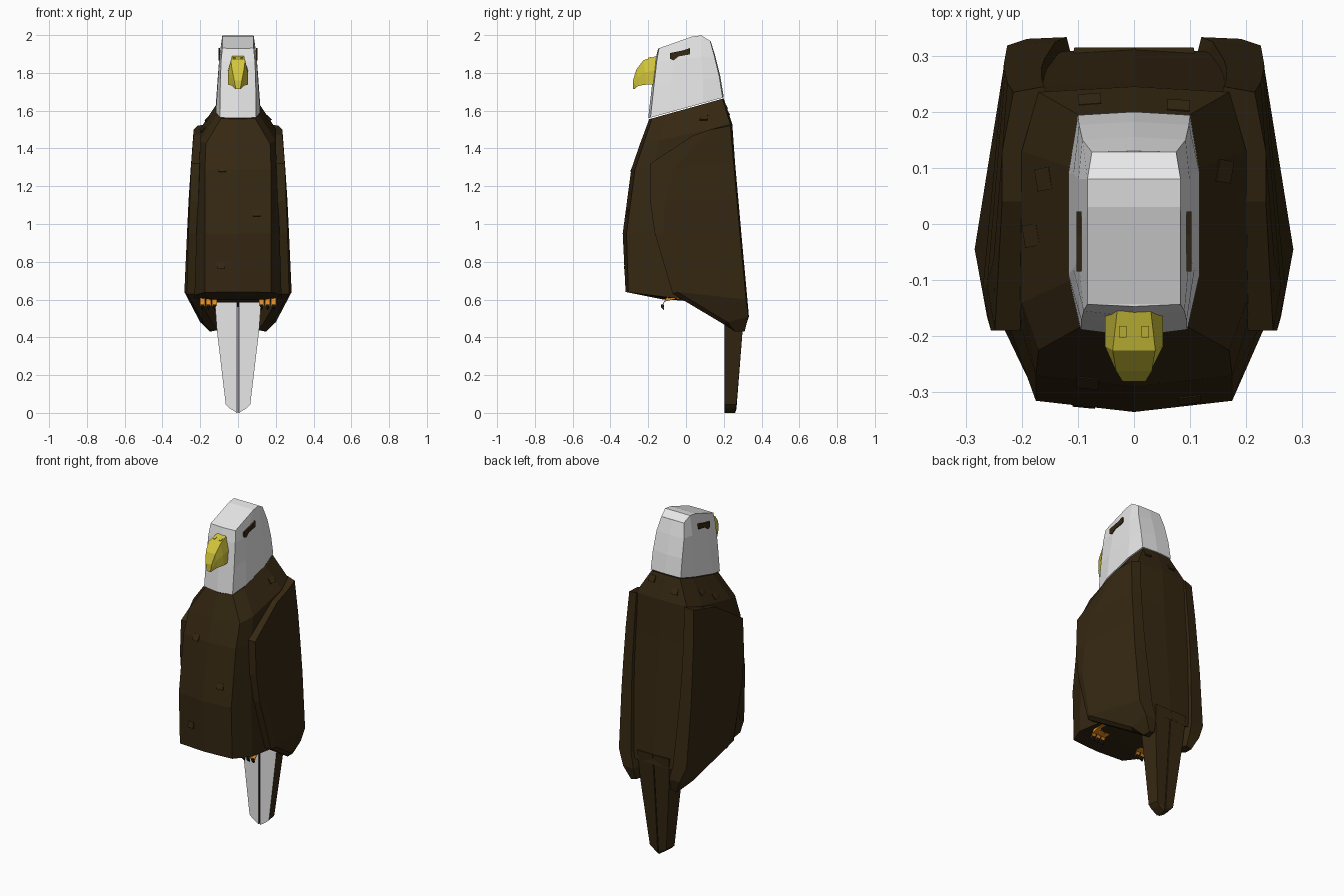
import bpy, bmesh
from mathutils import Vector
from mathutils.bvhtree import BVHTree

if "Cube" in bpy.data.objects:
    bpy.data.objects.remove(bpy.data.objects["Cube"], do_unlink=True)


def material(name, rgb):
    mat = bpy.data.materials.new(name)
    mat.use_nodes = True
    mat.diffuse_color = (*rgb, 1)
    mat.node_tree.nodes["Principled BSDF"].inputs["Base Color"].default_value = (*rgb, 1)
    return mat


BROWN = material("dark brown", (0.036, 0.021, 0.006))
WHITE = material("white", (0.8, 0.8, 0.8))
YELLOW = material("beak yellow", (0.66, 0.57, 0.045))
ORANGE = material("foot orange", (0.75, 0.25, 0.012))
BLACK = material("claw black", (0.012, 0.009, 0.006))


def loft(name, rings, *mats, strip_caps=False):
    """Skin a stack of equal-length point rings into a closed, flat-shaded object."""
    bm = bmesh.new()
    rows = [[bm.verts.new(p) for p in ring] for ring in rings]
    n = len(rows[0])
    for a, b in zip(rows, rows[1:]):
        for i in range(n):
            j = (i + 1) % n
            bm.faces.new((a[i], a[j], b[j], b[i]))
    for row in (rows[0], rows[-1]):
        if strip_caps:
            for i in range(n // 2):
                corners = [row[i], row[i + 1], row[-i - 1], row[-i % n]]
                bm.faces.new(list(dict.fromkeys(corners)))
        else:
            bm.faces.new(row)
    bmesh.ops.recalc_face_normals(bm, faces=bm.faces)
    mesh = bpy.data.meshes.new(name)
    bm.to_mesh(mesh)
    bm.free()
    obj = bpy.data.objects.new(name, mesh)
    bpy.context.collection.objects.link(obj)
    for m in mats:
        mesh.materials.append(m)
    return obj


def mirrored(half):
    """Complete a half ring running from front centre to back centre."""
    return half + [(-x, y, z) for x, y, z in half[-2:0:-1]]


def trunk_ring(yf, zf, yb, zb, front, side, back, y1, y2, bevel, bump=0):
    """Tilted ten-sided section, given by its front and back points and half widths."""
    def at(x, y, lift=0):
        return (x, y, zf + (zb - zf) * (y - yf) / (yb - yf) + lift)
    return mirrored([at(0, yf), at(front, yf + bevel), at(side, y1, bump),
                     at(side, y2, bump), at(back, yb - bevel / 2), at(0, yb)])


# Body
body = loft("body", [
    trunk_ring(-0.195, 1.555, 0.20, 1.665, 0.09, 0.112, 0.095, -0.10, 0.10, 0.015),
    trunk_ring(-0.245, 1.42, 0.245, 1.53, 0.17, 0.20, 0.17, -0.14, 0.13, 0.02),
    trunk_ring(-0.29, 1.29, 0.255, 1.30, 0.175, 0.205, 0.175, -0.17, 0.14, 0.02),
    trunk_ring(-0.335, 0.95, 0.285, 0.95, 0.175, 0.22, 0.17, -0.19, 0.15, 0.02),
    trunk_ring(-0.32, 0.64, 0.315, 0.56, 0.175, 0.23, 0.13, -0.19, 0.15, 0.015),
    trunk_ring(-0.12, 0.60, 0.28, 0.58, 0.14, 0.17, 0.11, -0.05, 0.15, 0.01),
], BROWN, strip_caps=True)

# Head
loft("head", [
    trunk_ring(-0.20, 1.56, 0.20, 1.67, 0.095, 0.117, 0.10, -0.09, 0.09, 0.012),
    trunk_ring(-0.182, 1.72, 0.182, 1.78, 0.094, 0.108, 0.098, -0.08, 0.09, 0.011),
    trunk_ring(-0.165, 1.86, 0.155, 1.89, 0.09, 0.099, 0.092, -0.06, 0.08, 0.01),
    trunk_ring(-0.147, 1.93, 0.13, 1.97, 0.083, 0.083, 0.075, 0.03, 0.08, 0.004, 0.036),
], WHITE, strip_caps=True)

# Eyes: thin dark plates on the sides of the head
EYE = [(-0.085, 1.905), (-0.02, 1.918), (0.022, 1.932), (0.022, 1.898),
       (-0.04, 1.887), (-0.065, 1.866), (-0.085, 1.874)]
for side, s in (("left", 1), ("right", -1)):
    loft(side + "_eye", [[(s * x, y, z) for y, z in EYE] for x in (0.094, 0.1025)], BROWN)

# Beak: sections from base to hooked tip (top y, z, half width, bottom y, z, half width)
beak_sections = [
    (-0.155, 1.89, 0.03, -0.17, 1.74, 0.052),
    (-0.225, 1.867, 0.038, -0.21, 1.738, 0.052),
    (-0.262, 1.82, 0.032, -0.245, 1.733, 0.034),
    (-0.281, 1.76, 0.02, -0.262, 1.725, 0.024),
    (-0.281, 1.715, 0.012, -0.272, 1.715, 0.014),
]
beak_rings = []
for ty, tz, tw, by, bz, bw in beak_sections:
    my, mz, mw = (ty + by) / 2, (tz + bz) / 2, max(tw, bw)
    beak_rings.append([(-tw, ty, tz), (tw, ty, tz), (mw, my, mz),
                       (bw, by, bz), (-bw, by, bz), (-mw, my, mz)])
loft("beak", beak_rings, YELLOW)

# Wings: points from the leading edge, over the outside, round to the back
wing_rows = [
    ((0.235, 0.04, 1.47), (0.235, 0.13, 1.50), (0.215, 0.235, 1.52), (0.16, 0.245, 1.53)),
    ((0.248, -0.19, 1.32), (0.25, -0.06, 1.30), (0.226, 0.252, 1.32), (0.165, 0.26, 1.32)),
    ((0.255, -0.19, 1.12), (0.262, -0.11, 1.12), (0.23, 0.27, 1.12), (0.165, 0.278, 1.12)),
    ((0.262, -0.165, 0.95), (0.27, -0.12, 0.95), (0.232, 0.285, 0.95), (0.16, 0.293, 0.95)),
    ((0.27, -0.07, 0.63), (0.284, -0.045, 0.64), (0.226, 0.318, 0.60), (0.14, 0.325, 0.60)),
    ((0.18, 0.19, 0.475), (0.20, 0.22, 0.48), (0.19, 0.33, 0.51), (0.12, 0.333, 0.51)),
    ((0.14, 0.25, 0.44), (0.15, 0.26, 0.43), (0.15, 0.31, 0.43), (0.115, 0.31, 0.44)),
]
for side, s in (("left", 1), ("right", -1)):
    rings = []
    for row in wing_rows:
        lead, inner = row[0], row[3]
        hidden = (inner[0] - 0.015, inner[1] - 0.06, inner[2])
        under = (lead[0] - 0.045, lead[1], lead[2])
        rings.append([(s * x, y, z) for x, y, z in (*row, hidden, under)])
    loft(side + "_wing", rings, BROWN)

# Tail: two feathers, white on the front and brown elsewhere
for side, s in (("left", 1), ("right", -1)):
    rings = []
    for outer, z_out, z_in, back in ((0.125, 0.62, 0.62, 0.315), (0.112, 0.44, 0.44, 0.30),
                                     (0.065, 0.045, 0.02, 0.267), (0.045, 0.025, 0.0, 0.26)):
        rings.append([(s * 0.006, 0.203, z_in), (s * outer, 0.203, z_out),
                      (s * outer * 0.85, back, z_out), (s * 0.003, back, z_in)])
    tail = loft(side + "_tail_feather", rings, BROWN, WHITE)
    for face in tail.data.polygons:
        face.material_index = int(face.normal.y < -0.5)

# Feet: three curled toes each, tipped with claws
for side, s in (("left", 1), ("right", -1)):
    for k in range(3):
        x = s * (0.125 + 0.032 * k)
        path = [(0.0, 0.60, 0.02), (-0.06, 0.602, 0.026), (-0.11, 0.59, 0.026), (-0.128, 0.566, 0.02)]
        rings = [[(x - 0.013, y, z), (x + 0.013, y, z), (x + 0.013, y + 0.01, z + t),
                  (x - 0.013, y + 0.01, z + t)] for y, z, t in path]
        loft(f"{side}_toe_{k + 1}", rings, ORANGE)
        claw = [[(x + dx * w, y + dy * w, z) for dx, dy in ((-1, -1), (1, -1), (1, 1), (-1, 1))]
                for y, z, w in ((-0.124, 0.575, 0.009), (-0.125, 0.56, 0.007), (-0.117, 0.545, 0.002))]
        loft(f"{side}_claw_{k + 1}", claw, BLACK)


# Small feather tufts lying on the body
tree = BVHTree.FromPolygons([v.co for v in body.data.vertices],
                            [p.vertices[:] for p in body.data.polygons])
spots = [(-0.085, -0.30, 1.30), (0.10, -0.32, 1.06), (-0.09, -0.33, 0.78), (-0.08, 0.24, 1.60),
         (0.08, 0.22, 1.63), (0.155, 0.095, 1.56), (-0.16, 0.08, 1.56), (-0.18, -0.02, 1.50)]
for k, spot in enumerate(spots):
    point, normal, _, _ = tree.find_nearest(Vector(spot))
    across = normal.cross(Vector((0, 0, 1))).normalized() * 0.02
    up = across.normalized().cross(normal) * 0.018
    base = [point + across + up, point - across + up, point - across - up, point + across - up]
    lifted = [p + normal * (0.002 if i < 2 else 0.009) for i, p in enumerate(base)]
    loft(f"feather_tuft_{k + 1}", [base, lifted], BROWN)

# Nostrils: small raised pads on top of the beak
for side, s in (("left", 1), ("right", -1)):
    pads = [[(s * x, y, z + h) for x, y, z in ((0.013, -0.182, 1.881), (0.027, -0.182, 1.881),
             (0.027, -0.202, 1.875), (0.013, -0.202, 1.875))] for h in (-0.003, 0.004)]
    loft(side + "_nostril", pads, YELLOW)
